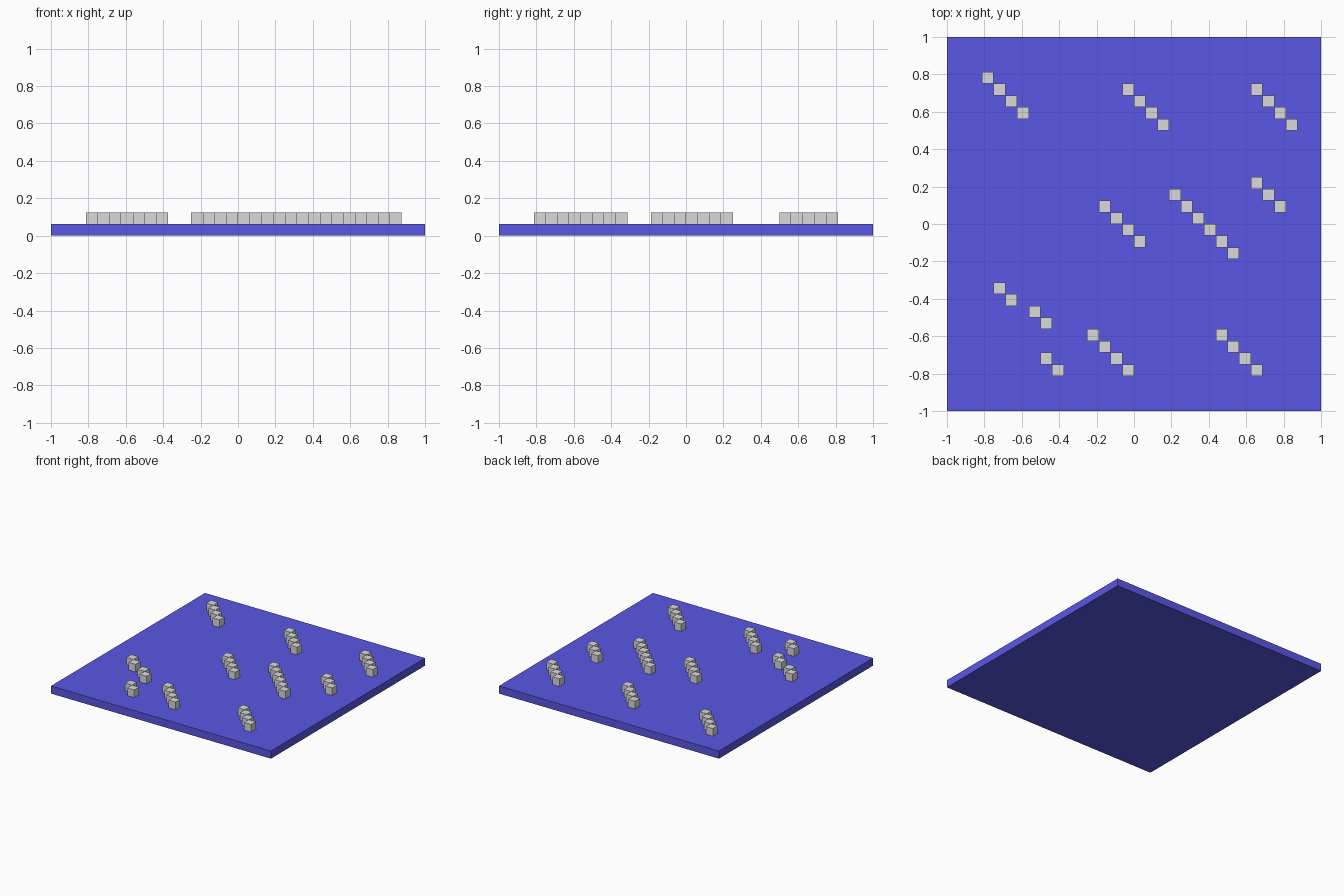
import bpy, bmesh
from mathutils import Matrix, Vector

if "Cube" in bpy.data.objects:
    bpy.data.objects.remove(bpy.data.objects["Cube"])

U = 0.0625  # grid unit: the slab is 32 x 32 x 1 units


def material(name, rgb):
    m = bpy.data.materials.new(name)
    m.diffuse_color = (*rgb, 1)
    m.use_nodes = True
    m.node_tree.nodes["Principled BSDF"].inputs["Base Color"].default_value = m.diffuse_color
    return m


def box_object(name, boxes, mat):
    """One mesh made of (centre, size) boxes."""
    bm = bmesh.new()
    for centre, size in boxes:
        bmesh.ops.create_cube(
            bm, size=1, matrix=Matrix.Translation(centre) @ Matrix.Diagonal((*size, 1)))
    mesh = bpy.data.meshes.new(name)
    bm.to_mesh(mesh)
    bm.free()
    mesh.materials.append(mat)
    obj = bpy.data.objects.new(name, mesh)
    bpy.context.collection.objects.link(obj)


blue = material("blue", (0.1, 0.095, 0.78))
grey = material("light grey", (0.7, 0.7, 0.7))

# Base slab
box_object("slab", [(Vector((0, 0, U / 2)), (2, 2, U))], blue)

# Diagonal streaks of cubes: start column, start row, number of cubes
streaks = [(3, 28, 4), (15, 27, 4), (26, 27, 4), (26, 19, 3), (19, 18, 6), (13, 17, 4),
           (4, 10, 2), (7, 8, 2), (8, 4, 2), (12, 6, 4), (23, 6, 4)]
for n, (col, row, count) in enumerate(streaks, 1):
    cubes = [(Vector((col + k - 15.5, row - k - 15.5, 1.5)) * U, (U, U, U))
             for k in range(count)]
    box_object(f"cube_streak_{n}", cubes, grey)
